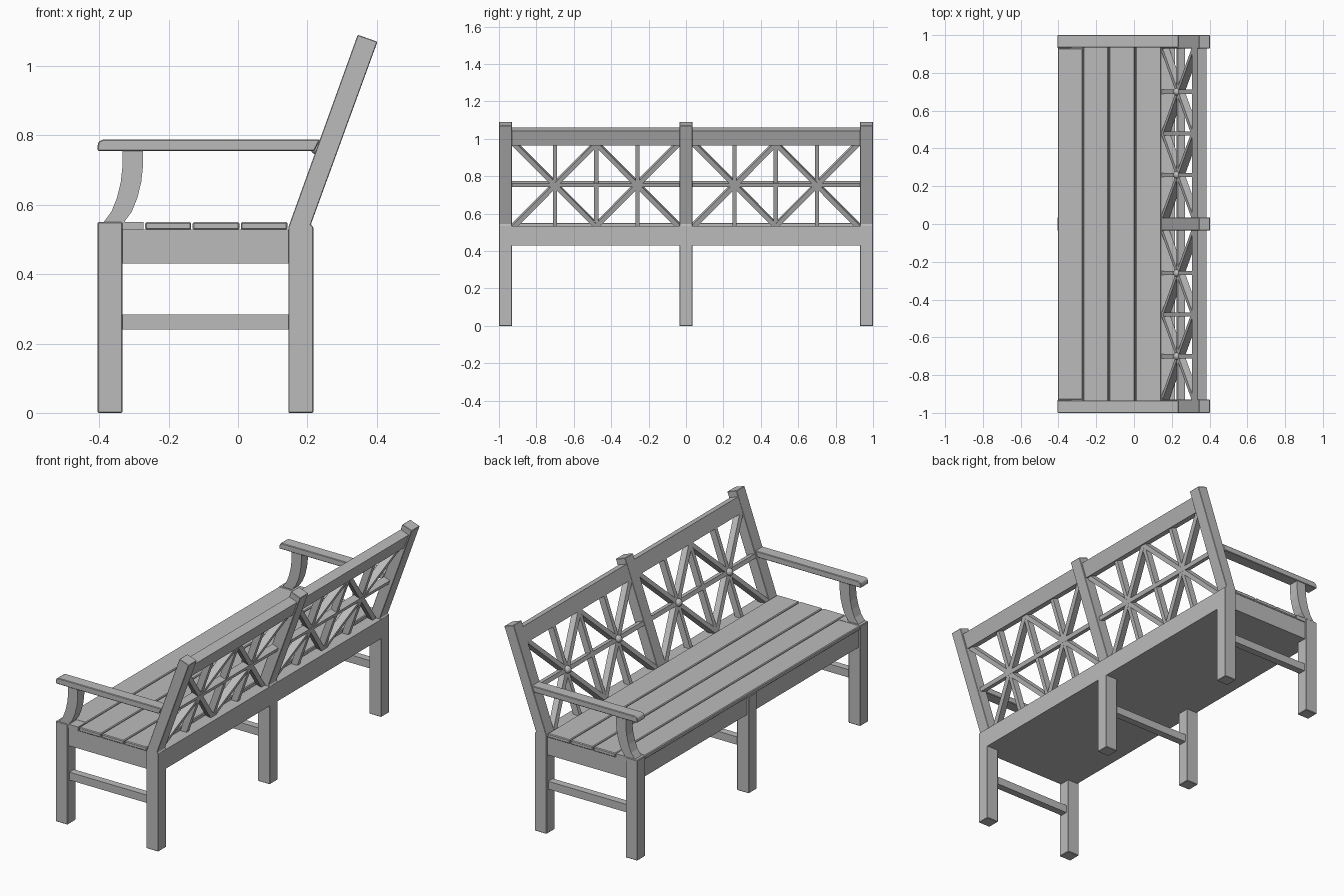
import bpy, bmesh, math
from mathutils import Vector, Matrix

cube = bpy.data.objects.get("Cube")
if cube:
    bpy.data.objects.remove(cube, do_unlink=True)

wood = bpy.data.materials.new("grey_wood")
wood.use_nodes = True
GREY = (0.5, 0.5, 0.5, 1)
wood.diffuse_color = GREY
wood.node_tree.nodes["Principled BSDF"].inputs["Base Color"].default_value = GREY


def finish(name, bm, bevel=0.0):
    bmesh.ops.recalc_face_normals(bm, faces=bm.faces)
    mesh = bpy.data.meshes.new(name)
    bm.to_mesh(mesh)
    bm.free()
    mesh.materials.append(wood)
    ob = bpy.data.objects.new(name, mesh)
    bpy.context.collection.objects.link(ob)
    if bevel:
        mod = ob.modifiers.new("soft_edges", "BEVEL")
        mod.width, mod.segments = bevel, 1
    return ob


def box(name, x, y, z, bevel=0.0):
    bm = bmesh.new()
    size = Vector((x[1] - x[0], y[1] - y[0], z[1] - z[0]))
    mid = Vector((x[0] + x[1], y[0] + y[1], z[0] + z[1])) / 2
    bmesh.ops.create_cube(bm, size=1, matrix=Matrix.Translation(mid) @ Matrix.Diagonal(size.to_4d()))
    return finish(name, bm, bevel)


def extrude_profile(name, points, y0, y1, bevel=0.0):
    """Side profile in x and z, extruded along y."""
    bm = bmesh.new()
    face = bm.faces.new([bm.verts.new((x, y0, z)) for x, z in points])
    new = bmesh.ops.extrude_face_region(bm, geom=[face])["geom"]
    bmesh.ops.translate(bm, vec=(0, y1 - y0, 0), verts=[v for v in new if isinstance(v, bmesh.types.BMVert)])
    return finish(name, bm, bevel)


# Leaning plane of the backrest
LEAN = math.atan2(0.2, 0.555)
NORMAL = Vector((math.cos(LEAN), 0, -math.sin(LEAN)))


def on_back(y, z, depth=0.0):
    return Vector((0.145 + (z - 0.535) * math.tan(LEAN), y, z)) + NORMAL * depth


def back_bar(name, a, b, width, n0, n1):
    """Straight bar in the backrest plane between two (y, z) points."""
    mid = (n0 + n1) / 2
    p, q = on_back(*a, mid), on_back(*b, mid)
    along = (q - p).normalized()
    side = NORMAL.cross(along)
    rot = Matrix((side, NORMAL, along)).transposed().to_4x4()
    size = Vector((width, n1 - n0, (q - p).length, 1))
    bm = bmesh.new()
    bmesh.ops.create_cube(bm, size=1, matrix=Matrix.Translation((p + q) / 2) @ rot @ Matrix.Diagonal(size))
    return finish(name, bm)


# Three leg frames: front leg, leaning rear post, stretcher
rear = [(0.145, 0), (0.217, 0), (0.217, 0.535), (0.21, 0.543),
        (0.402, 1.07), (0.345, 1.09), (0.145, 0.535)]
for place, y in (("right", -0.965), ("middle", 0), ("left", 0.965)):
    top = 0.53 if y == 0 else 0.55
    box(place + "_front_leg", (-0.405, -0.333), (y - 0.035, y + 0.035), (0, top), 0.003)
    extrude_profile(place + "_rear_leg", rear, y - 0.035, y + 0.035, 0.002)
    box(place + "_stretcher", (-0.335, 0.147), (y - 0.02, y + 0.02), (0.24, 0.283))

# Seat base and rear rail
box("seat_base", (-0.395, 0.2), (-0.99, 0.99), (0.43, 0.529))
box("rear_rail", (0.147, 0.217), (-0.998, 0.998), (0.43, 0.535))

# Seat slats
edges = (-0.405, -0.27, -0.133, 0.006, 0.145)
for i in range(4):
    reach = 0.931 if i == 0 else 0.995
    box("seat_slat", (edges[i] + 0.002, edges[i + 1] - 0.002), (-reach, reach), (0.528, 0.55), 0.004)
for s in (-1, 1):
    box("slat_end", (-0.334, -0.272), sorted((s * 0.93, s * 0.995)), (0.528, 0.55))

# Arms and curved supports
arm = [(-0.405, 0.755), (0.22, 0.755), (0.237, 0.788), (-0.39, 0.788), (-0.402, 0.782), (-0.405, 0.77)]
curve = [(0, 0.756), (0, 0.71), (-0.005, 0.665), (-0.016, 0.62), (-0.032, 0.58), (-0.055, 0.549)]
support = [(-0.333 + x, z) for x, z in curve] + [(-0.274 + x, z) for x, z in reversed(curve)]
for place, s in (("right", -1), ("left", 1)):
    y0, y1 = sorted((s * 0.935, s * 1.0))
    extrude_profile(place + "_arm", arm, y0, y1, 0.003)
    extrude_profile(place + "_arm_support", support, y0 + 0.004, y1 - 0.004)

# Backrest: top rails, horizontal bars, crossed lattice and knobs
LOW, HIGH, MID = 0.54, 0.985, 0.765
for s in (-1, 1):
    back_bar("top_rail", (s * 0.03, 1.021), (s * 0.935, 1.021), 0.083, 0.001, 0.052)
    back_bar("middle_bar", (s * 0.03, MID), (s * 0.935, MID), 0.022, 0.002, 0.04)
    for y in (0.26, 0.48, 0.70):
        back_bar("upright_bar", (s * y, LOW - 0.01), (s * y, HIGH), 0.022, 0.002, 0.038)
    for y in (0.26, 0.70):
        for d in (-0.222, 0.222):
            back_bar("diagonal_bar", (s * y - d, LOW), (s * y + d, HIGH), 0.025, 0.001, 0.039)
        bm = bmesh.new()
        bmesh.ops.create_uvsphere(bm, u_segments=16, v_segments=10, radius=0.02,
                                  matrix=Matrix.Translation(on_back(s * y, MID, 0.0)))
        for f in bm.faces:
            f.smooth = True
        finish("lattice_knob", bm)
